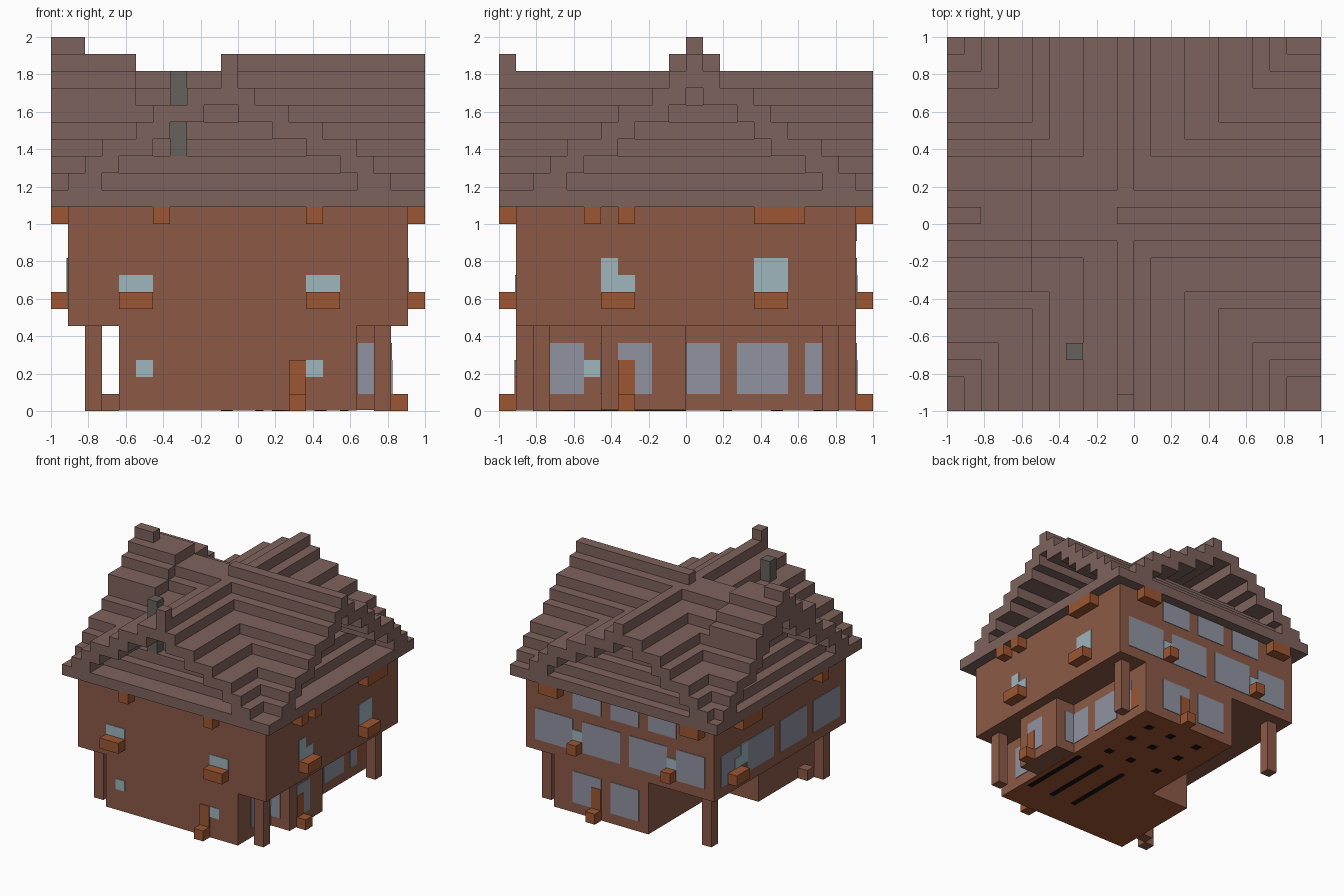
import bpy
import bmesh
from mathutils import Vector

cube = bpy.data.objects.get("Cube")
if cube:
    bpy.data.objects.remove(cube, do_unlink=True)

U = 1 / 11   # one block
T = 0.05     # plate thickness in blocks


def material(name, r, g, b):
    m = bpy.data.materials.new(name)
    m.use_nodes = True
    m.diffuse_color = (r, g, b, 1)
    m.node_tree.nodes["Principled BSDF"].inputs["Base Color"].default_value = (r, g, b, 1)
    return m


wall = material("brown_wall", 0.262, 0.102, 0.062)
shingle = material("roof_brown", 0.208, 0.124, 0.110)
timber = material("orange_timber", 0.335, 0.094, 0.032)
glass = material("grey_glass", 0.280, 0.292, 0.358)
pale = material("pale_blue_glass", 0.340, 0.465, 0.512)
stone = material("chimney_stone", 0.133, 0.122, 0.107)
dark = material("dark_gap", 0.010, 0.007, 0.005)


def part(name, mat, boxes):
    """One object from boxes (x0, x1, y0, y1, z0, z1) given in blocks."""
    bm = bmesh.new()
    for x0, x1, y0, y1, z0, z1 in boxes:
        lo, hi = Vector((x0 - 11, y0 - 11, z0)) * U, Vector((x1 - 11, y1 - 11, z1)) * U
        for v in bmesh.ops.create_cube(bm, size=1)["verts"]:
            v.co = Vector(hi[i] if v.co[i] > 0 else lo[i] for i in range(3))
    me = bpy.data.meshes.new(name)
    bm.to_mesh(me)
    bm.free()
    me.materials.append(mat)
    ob = bpy.data.objects.new(name, me)
    bpy.context.collection.objects.link(ob)
    return ob


def on_wall(side, at, a, b, z0, z1, depth=T):
    """Box standing out of a wall: side is +x, -x, +y or -y, at its position."""
    lo, hi = (at, at + depth) if side[0] == "+" else (at - depth, at)
    return (lo, hi, a, b, z0, z1) if side[1] == "x" else (a, b, lo, hi, z0, z1)


# Storeys and posts
part("upper_storey", wall, [(1, 21, 1, 21, 5, 12)])
part("front_room", wall, [(4, 18, 1, 10, T, 5)])
part("back_room", wall, [(8, 18, 10, 21, T, 5)])
part("side_bay", wall, [(18, 20, 6, 11, T, 5)])
part("corner_posts", wall, [(x, x + 1, y, y + 1, 0, 5) for x in (2, 19) for y in (2, 19)])
part("side_step", wall, [(3, 4, 3, 4, 0, 1)])

# Underside
part("floor", timber, [(4, 18, 1, 10, T / 2, T), (8, 18, 10, 21, T / 2, T)])
gaps = [(x, x + 0.5, 4, 11, 0, T / 2) for x in (12, 14.5, 17)]
gaps += [(x, x + 0.7, y, y + 0.7, 0, T / 2) for x in (10, 13, 15.5) for y in (13, 16, 18.5)]
part("floor_gaps", dark, gaps)

# Large grey windows
panes = [on_wall("+y", 21, a, b, 6, 9) for a, b in ((2, 5), (6, 10), (11, 15), (16, 20))]
panes += [on_wall("+y", 21, a, a + 3, 10, 12) for a in (5, 9, 13)]
panes += [on_wall("+y", 21, a, a + 3, 1, 4) for a in (9, 13)]
panes += [on_wall("-x", 1, a, b, 6, 9) for a, b in ((2, 6), (7, 11), (12, 16), (17, 20))]
panes += [on_wall("+x", 18, a, b, 1, 4) for a, b in ((3, 5), (11, 13), (14, 17), (18, 19))]
panes += [on_wall("+x", 20, 7, 9, 1, 4)]
panes += [on_wall(s, at, 18, 19, 1, 4) for s, at in (("-y", 6), ("+y", 11))]
part("large_windows", glass, panes)

# Small pale windows
panes = [on_wall("-y", 1, a, a + 2, 7, 8) for a in (4, 16)]
panes[1] = on_wall("-y", 1, 15, 17, 7, 8)
panes += [on_wall("-y", 1, a, a + 1, 2, 3) for a in (5, 15)]
panes += [on_wall("+x", 21, 6, 7, 7, 9), on_wall("+x", 21, 7, 8, 7, 8)]
panes += [on_wall("+x", 21, 15, 17, 7, 9), on_wall("+x", 18, 5, 6, 2, 3)]
panes += [on_wall("+y", 21, a, a + 1, 7, 8, 2 * T) for a in (5, 15)]
panes += [on_wall("-x", 1, 16, 18, 7, 8, 2 * T), on_wall("-x", 1, 16, 17, 8, 9, 2 * T)]
part("small_windows", pale, panes)

# Doors with doorsteps
doors = [("-y", 1, 14), ("+y", 21, 13), ("+x", 20, 7)]
part("doors", timber, [on_wall(s, at, a, a + 1, 1, 3, 2 * T) for s, at, a in doors]
     + [on_wall("+x", 18, 19, 20, 1, 3)])
part("doorsteps", timber, [on_wall(s, at, a, a + 1, 0, 1, 1) for s, at, a in doors])

# Window boxes
ledges = [("-y", 1, 4, 6), ("-y", 1, 15, 17), ("+x", 21, 6, 8), ("+x", 21, 15, 17),
          ("+y", 21, 5, 6), ("+y", 21, 15, 16), ("-x", 1, 17, 19)]
part("window_boxes", timber, [on_wall(s, at, a, b, 6, 7, 1) for s, at, a, b in ledges])

# Brackets under the eaves
brackets = [("-y", 1, 6, 7), ("-y", 1, 15, 16), ("+x", 21, 5, 6), ("+x", 21, 7, 8),
            ("+x", 21, 15, 18), ("+y", 21, 2, 4), ("+y", 21, 17, 19),
            ("-x", 1, 5, 6), ("-x", 1, 15, 18)]
part("eave_brackets", timber, [on_wall(s, at, a, b, 11, 12, 1) for s, at, a, b in brackets])

# Crossing stepped roofs: inset of each course on the low and high side
X_LOW, X_HIGH = [0, 1, 2, 3, 5, 6, 8, 10], [22, 20, 19, 18, 16, 14, 12, 11]
Y_LOW, Y_HIGH = [0, 2, 3, 4, 6, 7, 9, 10], [22, 21, 20, 19, 17, 16, 15, 13]


def courses(low, high, along, start, end, first=0, lift=0):
    out = []
    for k in range(first, len(low)):
        z = 12 + k + lift
        if k + 1 < len(low):
            spans = [(low[k], low[k + 1] + 1), (high[k + 1] - 1, high[k])]
        else:
            spans = [(low[k], high[k])]
        for a, b in spans:
            out.append((start, end, a, b, z, z + 1) if along == "x" else (a, b, start, end, z, z + 1))
    return out


part("side_to_side_roof", shingle, courses(Y_LOW, Y_HIGH, "x", 0, 22) + [(10, 22, 11, 12, 20, 21)])
part("front_to_back_roof", shingle, courses(X_LOW, X_HIGH, "y", 0, 22))
part("raised_roof_end", shingle, courses(Y_LOW, Y_HIGH, "x", 0, 5, 5, 1) + [(0, 2, 11, 12, 21, 22)])
part("front_finial", shingle, [(10, 11, 0, 1, 20, 21)])

# Chimney
part("chimney", stone, [(7, 8, 3, 4, 13, 20)])
